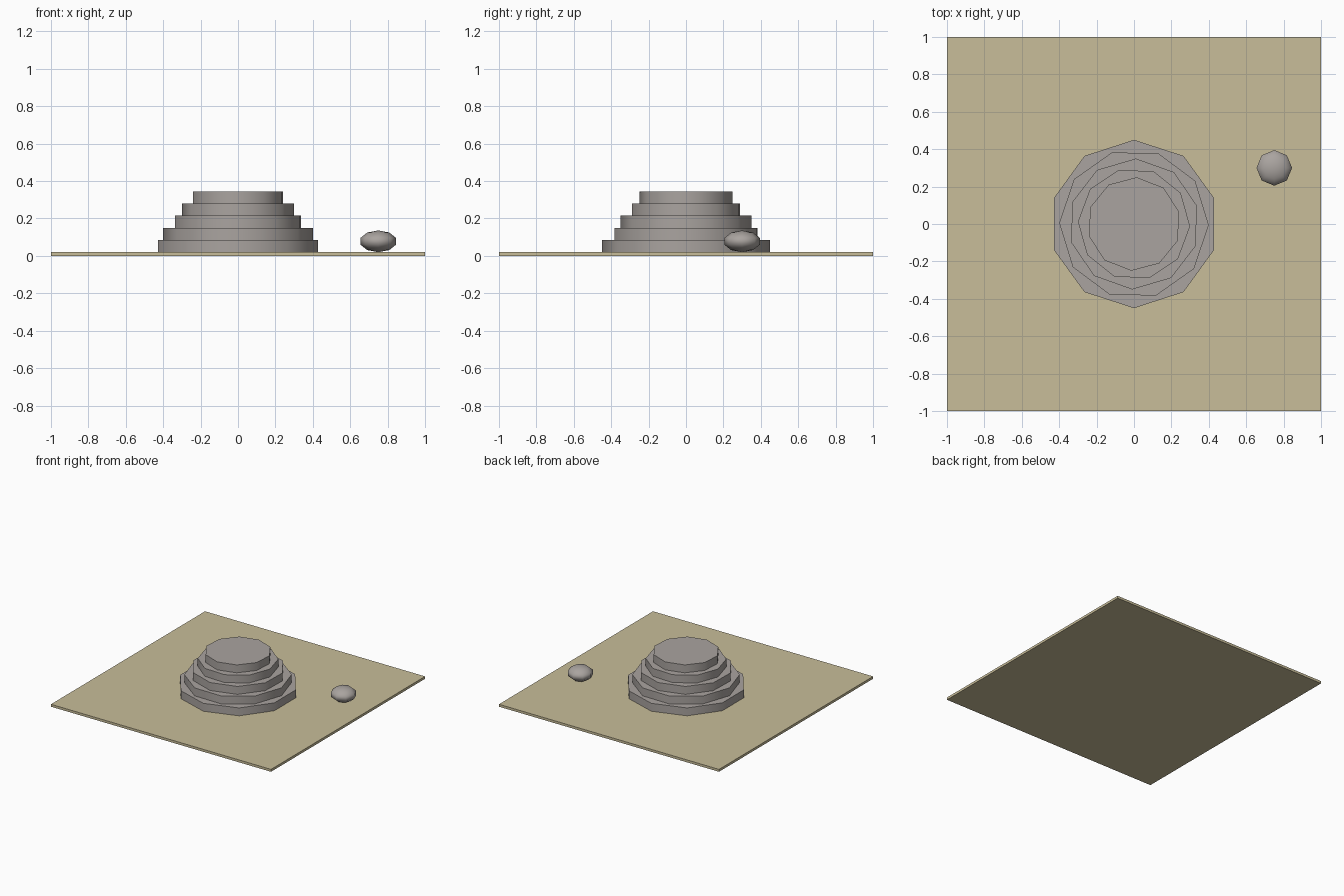
import bpy, math

if "Cube" in bpy.data.objects:
    bpy.data.objects.remove(bpy.data.objects["Cube"])


def material(name, color):
    mat = bpy.data.materials.new(name)
    mat.diffuse_color = (*color, 1)
    mat.use_nodes = True
    mat.node_tree.nodes["Principled BSDF"].inputs["Base Color"].default_value = mat.diffuse_color
    return mat


sand = material("sand", (0.58, 0.51, 0.32))
stone = material("stone", (0.40, 0.37, 0.35))


def finish(name, mat, smooth=True):
    obj = bpy.context.object
    obj.name = name
    obj.data.materials.append(mat)
    if smooth:
        bpy.ops.object.shade_smooth_by_angle(angle=math.radians(40))
    return obj


# Ground slab
bpy.ops.mesh.primitive_cube_add(size=1, location=(0, 0, 0.01))
bpy.context.object.scale = (2, 2, 0.02)
finish("ground_slab", sand, smooth=False)

# Stepped mound: shrinking ten-sided discs, each twisted a little further
STEP = 0.065
for i in range(5):
    bpy.ops.mesh.primitive_cylinder_add(
        vertices=10, radius=0.45 - 0.05 * i, depth=STEP,
        location=(0, 0, 0.02 + STEP * (i + 0.5)), rotation=(0, 0, 0.3 * i))
    finish(f"mound_tier_{i + 1}", stone)

# Flattened boulder beside the mound
bpy.ops.mesh.primitive_uv_sphere_add(
    segments=8, ring_count=5, radius=0.1, location=(0.75, 0.3, 0.078))
bpy.context.object.scale.z = 0.58
finish("boulder", stone)
